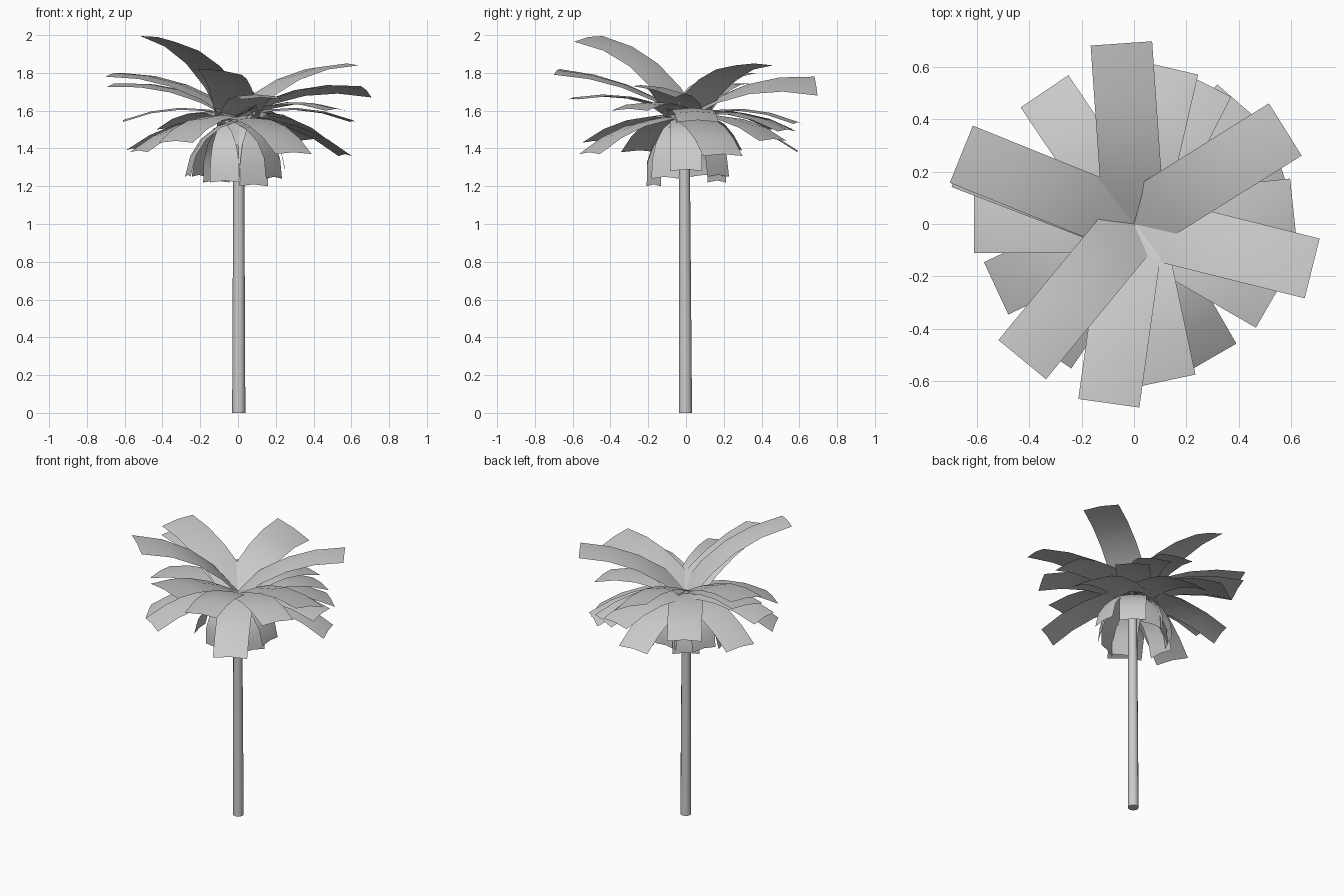
import bpy
import bmesh
import math
from mathutils import Vector

cube = bpy.data.objects.get("Cube")
if cube:
    bpy.data.objects.remove(cube, do_unlink=True)

# One flat grey for the whole tree
grey = bpy.data.materials.new("plain_grey")
grey.use_nodes = True
colour = (0.6, 0.6, 0.6, 1)
grey.diffuse_color = colour
grey.node_tree.nodes["Principled BSDF"].inputs["Base Color"].default_value = colour


def finish(bm, name):
    """Turn a bmesh into a smooth object, keeping the flat end caps flat."""
    for f in bm.faces:
        f.smooth = len(f.verts) == 4
    mesh = bpy.data.meshes.new(name)
    bm.to_mesh(mesh)
    bm.free()
    mesh.materials.append(grey)
    obj = bpy.data.objects.new(name, mesh)
    bpy.context.collection.objects.link(obj)


def frond(name, angle, reach, tip_z, bulge, roll=0, width=0.235, base_z=1.57, steps=4):
    """Arched strip from the crown centre, two faces wide with a low ridge."""
    a = math.radians(angle)
    out = Vector((math.cos(a), math.sin(a), 0))
    side = Vector((-out.y, out.x, 0))
    start, end = Vector((0, base_z)), Vector((reach, tip_z))
    chord = end - start
    normal = Vector((-chord.y, chord.x)).normalized()
    control = (start + end) / 2 + normal * bulge * 2
    bm = bmesh.new()
    rows = []
    for i in range(steps + 1):
        t = i / steps
        p = start * (1 - t) ** 2 + control * 2 * t * (1 - t) + end * t * t
        row = []
        for s in (-1, 0, 1):
            height = p.y + s * roll * t - abs(s) * 0.01
            row.append(bm.verts.new(out * p.x + side * s * width / 2 + Vector((0, 0, height))))
        rows.append(row)
    for low, high in zip(rows, rows[1:]):
        for j in range(2):
            bm.faces.new((low[j], high[j], high[j + 1], low[j + 1]))
    bm.normal_update()
    finish(bm, name)


# Trunk: slim, tapered, leaning very slightly
bm = bmesh.new()
bmesh.ops.create_cone(bm, cap_ends=True, segments=12, radius1=0.035,
                      radius2=0.028, depth=1.56)
for v in bm.verts:
    v.co.z += 0.78
    v.co.x += 0.004
    v.co.y -= 0.003 + 0.004 * v.co.z
finish(bm, "trunk")

# Raised fronds: angle, reach, tip height, bulge, roll
raised = [
    (94, 0.69, 1.74, 0.07, 0.05),
    (32, 0.68, 1.85, 0.07, 0),
    (-14, 0.70, 1.71, 0.065, -0.03),
    (230.5, 0.67, 1.99, 0.085, -0.015),
    (158, 0.71, 1.8, 0.06, -0.01),
    (159, 0.70, 1.745, 0.055, -0.01),
    (262, 0.69, 1.815, 0.05, -0.015),
]
for i, args in enumerate(raised):
    frond(f"raised_frond_{i + 1}", *args)

# Spreading fronds: angle, reach, tip height
spreading = [
    (180, 0.61, 1.55), (205, 0.58, 1.39), (236, 0.59, 1.44), (-78, 0.61, 1.67),
    (-60, 0.59, 1.38), (-30, 0.60, 1.61), (6, 0.61, 1.55), (19, 0.60, 1.37),
    (49, 0.61, 1.45), (63, 0.60, 1.5), (77, 0.61, 1.54), (90, 0.59, 1.39),
    (124, 0.61, 1.51), (161, 0.59, 1.4),
]
for i, (angle, reach, tip_z) in enumerate(spreading):
    frond(f"spreading_frond_{i + 1}", angle, reach, tip_z, 0.055, width=0.22)

# Hanging skirt fronds around the trunk top
hanging = [
    (0, 0.25, 1.29), (48, 0.23, 1.26), (85, 0.2, 1.26), (125, 0.2, 1.23),
    (155, 0.23, 1.26), (190, 0.27, 1.26), (249, 0.19, 1.23), (-64, 0.19, 1.21),
    (-30, 0.22, 1.25),
]
for i, (angle, reach, tip_z) in enumerate(hanging):
    frond(f"hanging_frond_{i + 1}", angle, reach, tip_z, 0.07, width=0.17, base_z=1.56)
